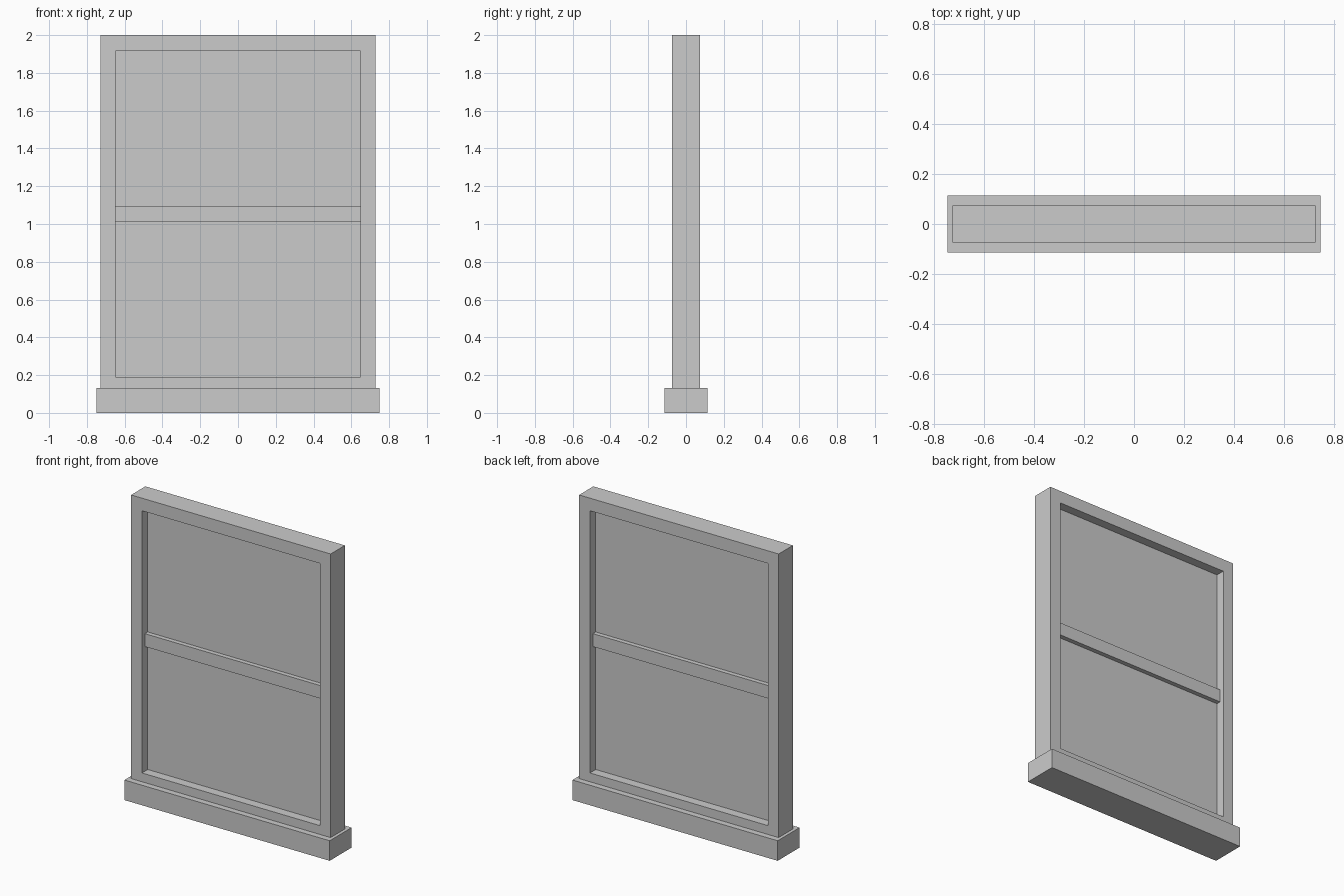
import bpy, bmesh

if "Cube" in bpy.data.objects:
    bpy.data.objects.remove(bpy.data.objects["Cube"])

def finish(name, bm):
    bmesh.ops.recalc_face_normals(bm, faces=bm.faces)
    mesh = bpy.data.meshes.new(name)
    bm.to_mesh(mesh)
    bm.free()
    obj = bpy.data.objects.new(name, mesh)
    bpy.context.collection.objects.link(obj)
    return obj

def box(name, half_x, half_y, z0, z1):
    bm = bmesh.new()
    bmesh.ops.create_cube(bm, size=1)
    for v in bm.verts:
        v.co = (v.co.x * 2 * half_x, v.co.y * 2 * half_y,
                (z0 + z1) / 2 + v.co.z * (z1 - z0))
    return finish(name, bm)

def rect_ring(name, outer, inner, half_y):
    # Rectangular ring; each rectangle is (half width, bottom, top)
    bm = bmesh.new()
    def loop(rect, y):
        w, z0, z1 = rect
        return [bm.verts.new((x, y, z))
                for x, z in ((-w, z0), (w, z0), (w, z1), (-w, z1))]
    loops = [loop(outer, -half_y), loop(inner, -half_y),
             loop(inner, half_y), loop(outer, half_y)]
    for a, b in zip(loops, loops[1:] + loops[:1]):
        for i in range(4):
            j = (i + 1) % 4
            bm.faces.new((a[i], a[j], b[j], b[i]))
    return finish(name, bm)

SILL_TOP = 0.132
OPEN_W, OPEN_BOTTOM, OPEN_TOP = 0.648, 0.19, 1.917

# Sill at the base
box("sill", 0.748, 0.114, 0, SILL_TOP)
# Outer frame standing on the sill
rect_ring("frame", (0.727, SILL_TOP, 2.0), (OPEN_W, OPEN_BOTTOM, OPEN_TOP), 0.074)
# Horizontal rail across the middle
box("meeting_rail", OPEN_W, 0.044, 1.011, 1.096)
# Glass panes above and below the rail
box("lower_pane", OPEN_W, 0.014, OPEN_BOTTOM, 1.011)
box("upper_pane", OPEN_W, 0.014, 1.096, OPEN_TOP)
